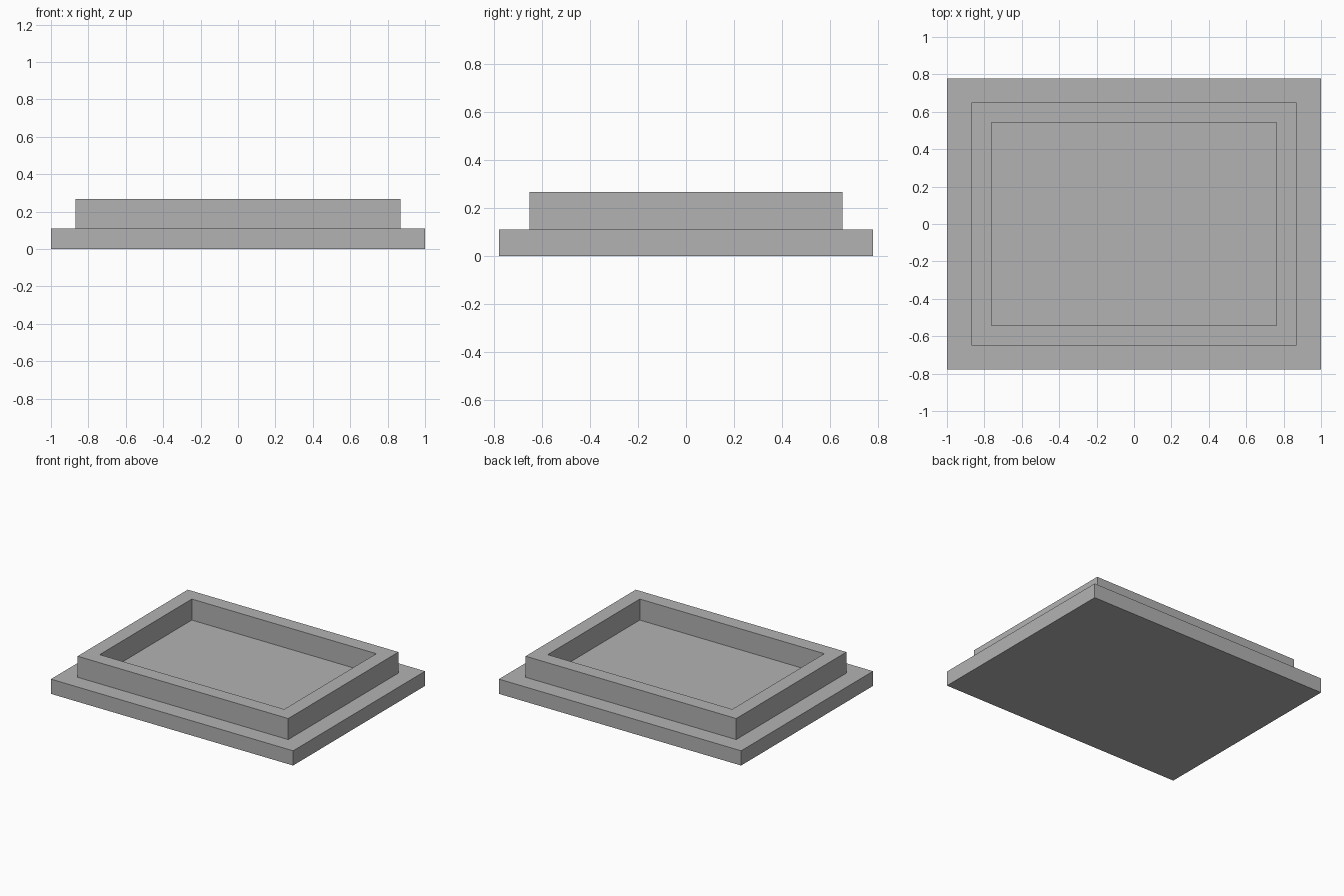
import bpy
import bmesh

cube = bpy.data.objects.get("Cube")
if cube:
    bpy.data.objects.remove(cube, do_unlink=True)

grey = bpy.data.materials.new("plain_grey")
grey.use_nodes = True
colour = (0.448, 0.448, 0.448, 1)
grey.diffuse_color = colour
grey.node_tree.nodes["Principled BSDF"].inputs["Base Color"].default_value = colour

# Half sizes (x, y) of each outline and the two step heights
PLATE, RIM, RECESS = (1.0, 0.778), (0.87, 0.65), (0.762, 0.543)
STEP, TOP = 0.11, 0.267


def stepped_block(name, outlines):
    """Skin a stack of rectangles (half size, height) and cap both ends."""
    bm = bmesh.new()
    rings = []
    for (hx, hy), z in outlines:
        corners = [(-hx, -hy), (hx, -hy), (hx, hy), (-hx, hy)]
        rings.append([bm.verts.new((x, y, z)) for x, y in corners])
    for low, high in zip(rings, rings[1:]):
        for i in range(4):
            j = (i + 1) % 4
            bm.faces.new((low[i], low[j], high[j], high[i]))
    bm.faces.new(rings[0][::-1])
    bm.faces.new(rings[-1])
    bmesh.ops.recalc_face_normals(bm, faces=bm.faces)
    mesh = bpy.data.meshes.new(name)
    bm.to_mesh(mesh)
    bm.free()
    mesh.materials.append(grey)
    obj = bpy.data.objects.new(name, mesh)
    bpy.context.collection.objects.link(obj)
    return obj


# Base plate, raised rim and sunken floor as one closed surface
stepped_block("stepped_tray", [
    (PLATE, 0), (PLATE, STEP),
    (RIM, STEP), (RIM, TOP),
    (RECESS, TOP), (RECESS, STEP),
])
